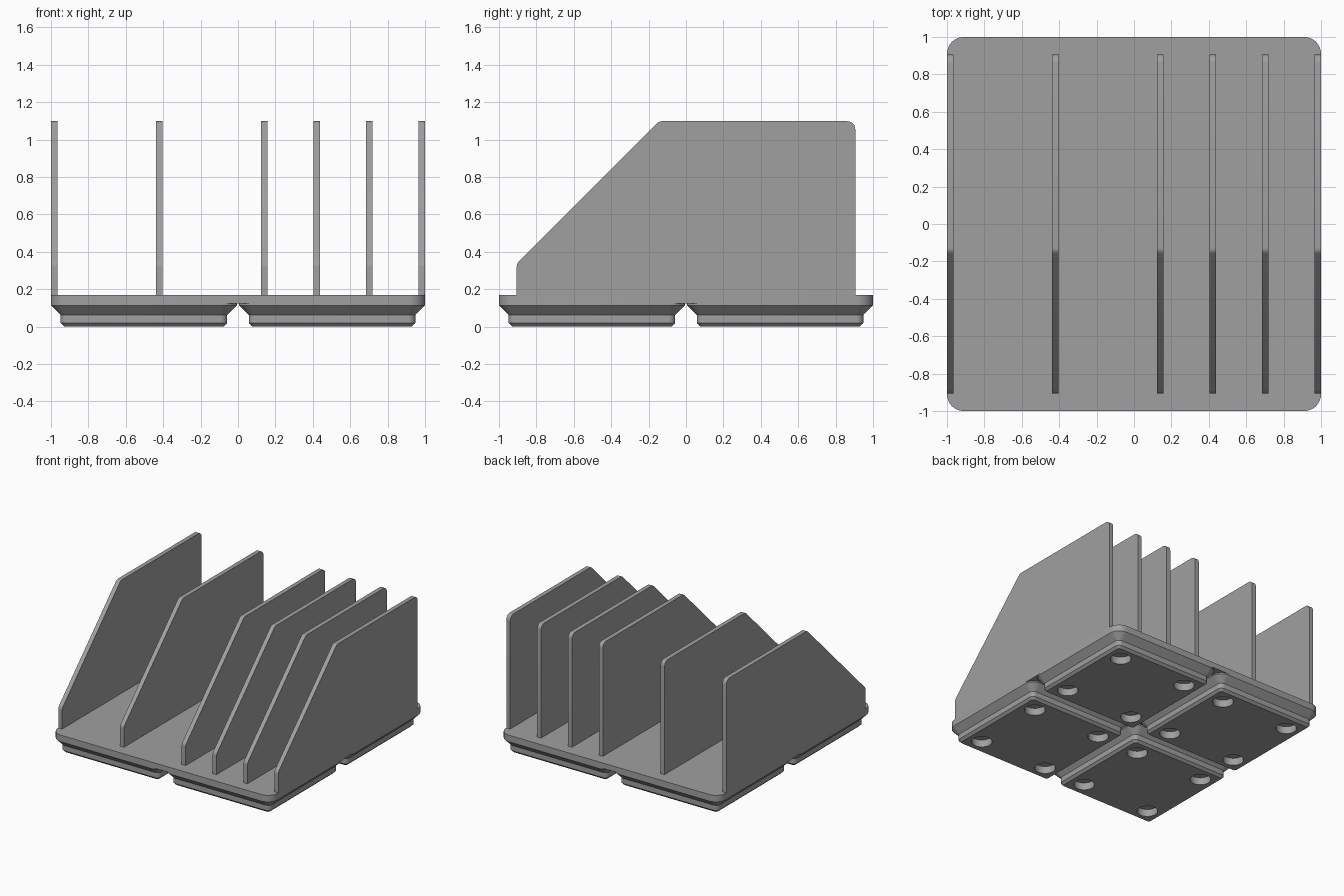
import bpy, bmesh, math
from mathutils import Vector

if "Cube" in bpy.data.objects:
    bpy.data.objects.remove(bpy.data.objects["Cube"])

grey = bpy.data.materials.new("mid grey")
grey.diffuse_color = (0.352, 0.352, 0.352, 1)
grey.use_nodes = True
grey.node_tree.nodes["Principled BSDF"].inputs["Base Color"].default_value = grey.diffuse_color


def finish(name, bm, smooth=True):
    bmesh.ops.recalc_face_normals(bm, faces=bm.faces)
    me = bpy.data.meshes.new(name)
    bm.to_mesh(me)
    bm.free()
    me.materials.append(grey)
    ob = bpy.data.objects.new(name, me)
    bpy.context.collection.objects.link(ob)
    if smooth:
        bpy.ops.object.select_all(action='DESELECT')
        ob.select_set(True)
        bpy.context.view_layer.objects.active = ob
        bpy.ops.object.shade_smooth_by_angle(angle=math.radians(30))
    return ob


def rounded_square(half, r, steps=8):
    pts = []
    for k in range(4):
        mid = math.pi / 4 + k * math.pi / 2
        cx = math.copysign(half - r, math.cos(mid))
        cy = math.copysign(half - r, math.sin(mid))
        for i in range(steps + 1):
            a = (k + i / steps) * math.pi / 2
            pts.append((cx + r * math.cos(a), cy + r * math.sin(a)))
    return pts


def loft(bm, levels, cx=0, cy=0):
    """Stack rounded squares given as (z, half width, corner radius)."""
    rings = [[bm.verts.new((cx + x, cy + y, z)) for x, y in rounded_square(h, r)]
             for z, h, r in levels]
    n = len(rings[0])
    for a, b in zip(rings, rings[1:]):
        for i in range(n):
            bm.faces.new((a[i], a[(i + 1) % n], b[(i + 1) % n], b[i]))
    bm.faces.new(rings[0][::-1])
    bm.faces.new(rings[-1])


def rounded_corner(prev, p, nxt, r, steps=6):
    p = Vector(p)
    u, v = (Vector(prev) - p).normalized(), (Vector(nxt) - p).normalized()
    half = u.angle(v) / 2
    c = p + (u + v).normalized() * (r / math.sin(half))
    t = r / math.tan(half)
    a, b = (p + u * t - c).normalized(), (p + v * t - c).normalized()
    # Equal steps along the arc from a to b
    turn = math.atan2(a.x * b.y - a.y * b.x, a.dot(b))
    start = math.atan2(a.y, a.x)
    return [c + Vector((math.cos(start + turn * i / steps),
                        math.sin(start + turn * i / steps))) * r
            for i in range(steps + 1)]


# Base plate
SLAB = 0.124
bm = bmesh.new()
loft(bm, [(SLAB, 1.0, 0.09), (0.168, 1.0, 0.09)])
finish("base_plate", bm)

# Four stepped feet
C = 0.503
centres = [(sx * C, sy * C) for sx in (-1, 1) for sy in (-1, 1)]
bm = bmesh.new()
for cx, cy in centres:
    loft(bm, [(0, 0.426, 0.019), (0.019, 0.4455, 0.038), (0.062, 0.4455, 0.038),
              (0.114, 0.497, 0.09), (SLAB, 0.497, 0.09)], cx, cy)
feet = finish("feet", bm, smooth=False)

# Round magnet holes in each foot
bm = bmesh.new()
for cx, cy in centres:
    for dx in (-0.311, 0.311):
        for dy in (-0.311, 0.311):
            made = bmesh.ops.create_cone(bm, cap_ends=True, segments=32, radius1=0.078,
                                         radius2=0.078, depth=0.12)
            bmesh.ops.translate(bm, verts=made["verts"], vec=(cx + dx, cy + dy, 0))
cutter = finish("hole_cutter", bm, smooth=False)
cutter.hide_render = True
mod = feet.modifiers.new("holes", 'BOOLEAN')
mod.operation, mod.solver, mod.object = 'DIFFERENCE', 'EXACT', cutter
bpy.ops.object.select_all(action='DESELECT')
feet.select_set(True)
bpy.context.view_layer.objects.active = feet
bpy.ops.object.modifier_apply(modifier="holes")
bpy.data.objects.remove(cutter)
bpy.ops.object.shade_smooth_by_angle(angle=math.radians(30))

# Upright dividers with a sloping front edge
Z0, Z1, Y, T = 0.168, 1.098, 0.905, 0.036
corners = [(-Y, Z0), (-Y, 0.338), (-Y + Z1 - 0.338, Z1), (Y, Z1), (Y, Z0)]
profile = [Vector(corners[0])]
for i in (1, 2, 3):
    profile += rounded_corner(corners[i - 1], corners[i], corners[i + 1], 0.042)
profile.append(Vector(corners[4]))

pitch = (2 - T) / 7
for n, slot in enumerate((0, 2, 4, 5, 6, 7), 1):
    x = -1 + T / 2 + slot * pitch
    bm = bmesh.new()
    face = bm.faces.new([bm.verts.new((x - T / 2, p.x, p.y)) for p in profile])
    ext = bmesh.ops.extrude_face_region(bm, geom=[face], use_keep_orig=True)
    bmesh.ops.translate(bm, vec=(T, 0, 0),
                        verts=[g for g in ext["geom"] if isinstance(g, bmesh.types.BMVert)])
    finish(f"divider_{n}", bm)
